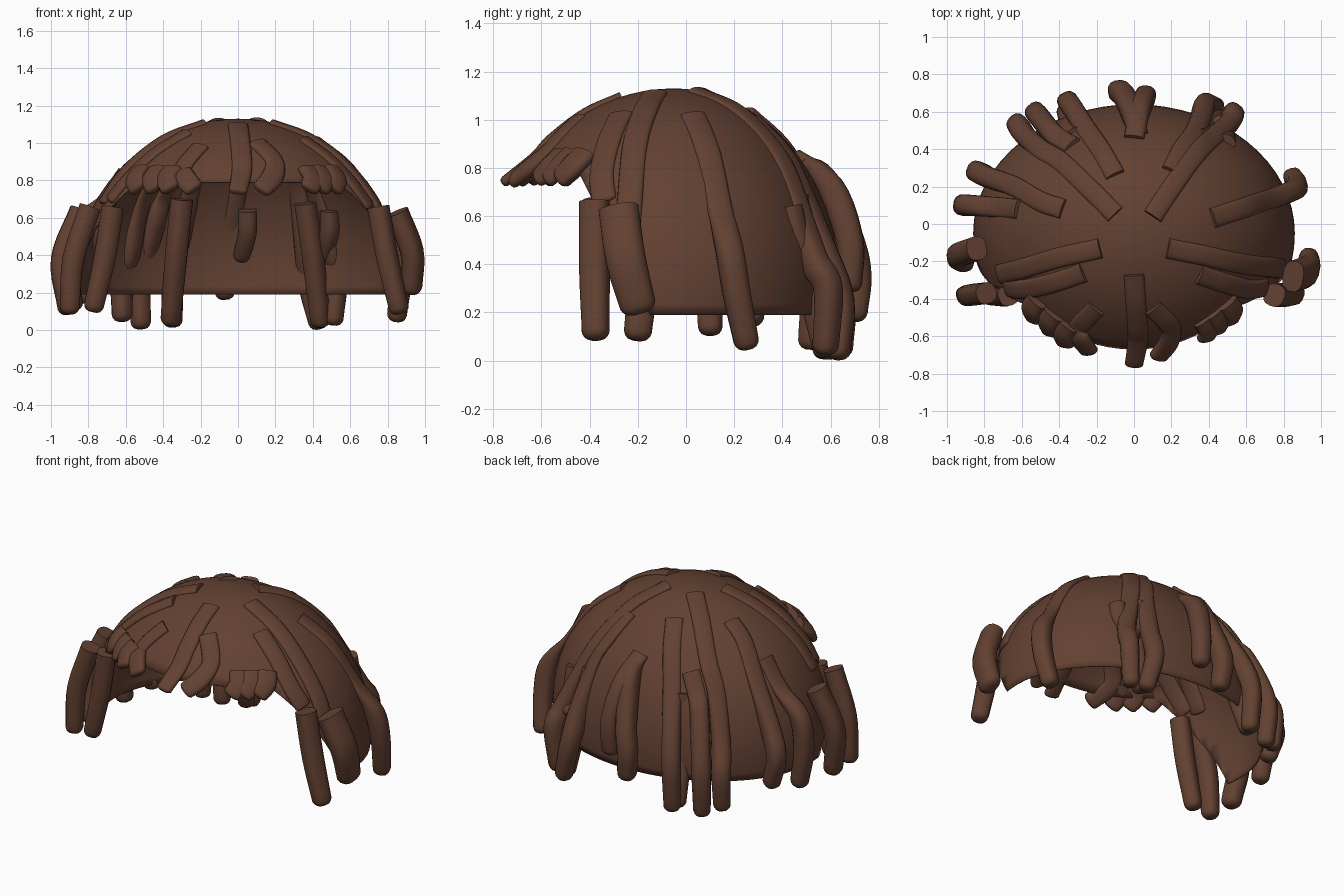
import bpy, bmesh, math
from mathutils import Vector

old = bpy.data.objects.get("Cube")
if old:
    bpy.data.objects.remove(old, do_unlink=True)

# Single hair colour
hair = bpy.data.materials.new("dark brown hair")
hair.use_nodes = True
color = (0.125, 0.053, 0.032, 1)
hair.diffuse_color = color
hair.node_tree.nodes["Principled BSDF"].inputs["Base Color"].default_value = color

WIDE, BACK, FRONT, HIGH = 0.86, 0.69, 0.77, 0.83
CENTER = Vector((0, -0.05, 0.3))
SIDES = 14


def add_object(name, bm):
    mesh = bpy.data.meshes.new(name)
    bm.to_mesh(mesh)
    bm.free()
    mesh.materials.append(hair)
    ob = bpy.data.objects.new(name, mesh)
    bpy.context.collection.objects.link(ob)
    bpy.ops.object.select_all(action='DESELECT')
    ob.select_set(True)
    bpy.context.view_layer.objects.active = ob
    bpy.ops.object.shade_smooth_by_angle(angle=math.radians(50))
    return ob


def on_cap(x, y):
    """Point on the cap surface above a plan position."""
    dy = y - CENTER.y
    depth = FRONT if dy < 0 else BACK
    h = math.sqrt(max(0.0, 1 - (x / WIDE) ** 2 - (dy / depth) ** 2))
    return x, y, CENTER.z + HIGH * h


# Cap: domed shell with an open face, slanting back towards the neck
bm = bmesh.new()
bmesh.ops.create_uvsphere(bm, u_segments=64, v_segments=40, radius=1)
for v in bm.verts:
    depth = FRONT if v.co.y < 0 else BACK
    v.co = CENTER + Vector((v.co.x * WIDE, v.co.y * depth, v.co.z * HIGH))
cuts = [((0, 0, 0.19), (0, 0, -1), True),
        ((0, 0, 0.79), (0, 0, 1), False),
        ((0, -0.15, 0.19), (0, 2, 1), False)]
for co, no, clear in cuts:
    bmesh.ops.bisect_plane(bm, geom=bm.verts[:] + bm.edges[:] + bm.faces[:],
                           plane_co=co, plane_no=no, clear_outer=clear)
opening = []
for f in bm.faces:
    c = f.calc_center_median()
    if c.z < 0.79 and 2 * c.y + c.z < -0.11:
        opening.append(f)
bmesh.ops.delete(bm, geom=opening, context='FACES')
cap = add_object("hair_cap", bm)
shell = cap.modifiers.new("thickness", 'SOLIDIFY')
shell.thickness = 0.006


def sweep(name, knots):
    """Lock of hair along a smooth path; knots hold position, half width, half thickness."""
    ext = [knots[0] * 2 - knots[1]] + knots + [knots[-1] * 2 - knots[-2]]
    path = []
    for a, b, c, d in zip(ext, ext[1:], ext[2:], ext[3:]):
        for i in range(5):
            t = i / 5
            path.append(0.5 * (2 * b + (c - a) * t + (2 * a - 5 * b + 4 * c - d) * t * t
                               + (3 * b - a - 3 * c + d) * t ** 3))
    path.append(knots[-1])
    spots = [(Vector(p[:3]), p[3], p[4]) for p in path]
    # Rounded tip
    end, w, t = spots[-1]
    tip = (end - spots[-2][0]).normalized() * t
    for reach, size in [(.3, .9), (.55, .7), (.68, .4)]:
        spots.append((end + tip * reach, w * size, t * size))
    bm = bmesh.new()
    rings = []
    for i, (p, w, t) in enumerate(spots):
        along = (spots[min(i + 1, len(spots) - 1)][0] - spots[max(i - 1, 0)][0]).normalized()
        side = along.cross(p - CENTER).normalized()
        out = side.cross(along)
        ring = []
        for k in range(SIDES):
            a = math.tau * k / SIDES
            u, v = (math.copysign(abs(q) ** 0.8, q) for q in (math.cos(a), math.sin(a)))
            ring.append(bm.verts.new(p + side * u * w + out * v * t))
        rings.append(ring)
    for r, s in zip(rings, rings[1:]):
        for k in range(SIDES):
            n = (k + 1) % SIDES
            bm.faces.new((r[k], r[n], s[n], s[k]))
    bm.faces.new(rings[0])
    bm.faces.new(rings[-1])
    bmesh.ops.recalc_face_normals(bm, faces=bm.faces)
    add_object(name, bm)


def lock(name, strip, hang, wide=0.057, thick=0.057, taper=0.9):
    """Flat strip lying on the cap that turns into a thick hanging lock."""
    knots = [Vector((*on_cap(*p), 0.054, 0.02)) for p in strip]
    knots += [Vector((*p, wide, thick)) for p in hang]
    if hang:
        knots[-1] = Vector((*hang[-1], wide * taper, thick * taper))
    sweep(name, knots)


# Left side locks
lock("left_temple_strip", [(.35, -.27), (.5, -.32), (.62, -.35), (.7, -.34)], [])
lock("left_temple_lock", [], [(.75, -.38, .66), (.8, -.38, .38), (.86, -.375, .12)], .062)
lock("left_ear_strip", [(.18, -.13), (.38, -.17), (.56, -.21), (.72, -.23), (.79, -.24)], [])
lock("left_ear_lock", [], [(.85, -.28, .63), (.93, -.25, .42), (.93, -.2, .23)], .085, .06)
lock("left_rear_lock", [(.42, .03), (.6, .09), (.75, .14)],
     [(.85, .18, .46), (.87, .21, .28), (.85, .25, .08)])

# Right side locks
lock("right_temple_strip", [(-.27, -.26), (-.45, -.32), (-.6, -.35), (-.68, -.34)], [])
lock("right_temple_inner_lock", [], [(-.67, -.38, .66), (-.71, -.38, .4), (-.77, -.38, .13)])
lock("right_temple_outer_lock", [], [(-.79, -.37, .66), (-.88, -.38, .38), (-.9, -.38, .12)])
lock("right_ear_strip", [(-.18, -.13), (-.4, -.18), (-.6, -.24), (-.72, -.27)], [])
lock("right_ear_lock", [], [(-.84, -.13, .64), (-.94, -.17, .38), (-.91, -.2, .12)], .065, .06)
lock("right_mid_lock", [(-.62, .08), (-.74, .09)],
     [(-.88, .1, .55), (-.91, .1, .35), (-.88, .1, .14)])
lock("right_rear_lock", [(-.38, .08), (-.5, .12), (-.64, .2)],
     [(-.78, .25, .5), (-.84, .28, .35), (-.8, .27, .18)])

# Back locks
lock("back_left_outer_lock", [(.1, .04), (.22, .22), (.34, .38), (.42, .46)],
     [(.5, .53, .42), (.53, .59, .3), (.51, .58, .06)])
lock("back_left_inner_lock", [(.2, .28), (.26, .4), (.32, .48)],
     [(.36, .57, .45), (.38, .64, .25), (.43, .63, .04)])
lock("back_left_hidden_lock", [], [(.36, .45, .68), (.4, .5, .4), (.44, .58, .05)])
lock("back_middle_lock", [(.02, .48)],
     [(0, .57, .75), (-.05, .68, .5), (-.08, .71, .35), (-.07, .7, .2)], .06, .06)
lock("back_middle_short_lock", [(0, .46)],
     [(.03, .6, .72), (.06, .68, .5), (.06, .68, .32)])
lock("back_right_inner_lock", [(-.1, .26), (-.18, .4), (-.25, .5)],
     [(-.31, .59, .5), (-.35, .65, .3), (-.35, .64, .05)])
lock("back_right_hidden_lock", [], [(-.3, .46, .7), (-.33, .5, .4), (-.36, .6, .06)])
lock("back_right_mid_lock", [(-.33, .42), (-.4, .46)],
     [(-.44, .49, .6), (-.52, .59, .3), (-.52, .58, .04)])
lock("back_right_outer_lock", [(-.1, .05), (-.25, .2), (-.4, .34), (-.5, .4)],
     [(-.58, .47, .42), (-.62, .53, .28), (-.62, .52, .08)])

# Strands that come through the inside of the back
for x, y in [(.05, .53), (.49, .43)]:
    lock("inner_strand", [], [(x, y, .64), (x, y + .03, .52), (x - .03, y + .11, .4)], .05, .05)

# Fringe: long middle lock, two bent locks and short flat tufts
lock("fringe_middle_lock", [(0, -.27), (.01, -.42), (.02, -.56), (.02, -.63)],
     [(0, -.75, .745)], .055, .025)
lock("fringe_left_lock", [(.1, -.45), (.17, -.52), (.2, -.57)],
     [(.18, -.64, .81), (.13, -.71, .755)], .06, .03)
lock("fringe_right_lock", [(-.2, -.45), (-.27, -.52), (-.3, -.56)],
     [(-.29, -.61, .82), (-.24, -.68, .76)], .06, .03)
tufts = [(-.55, -.46), (-.46, -.53), (-.38, -.59), (.4, -.56), (.46, -.52), (.53, -.47)]
for x, y in tufts:
    lean = 0.05 if x < 0 else -0.05
    lock("fringe_tuft", [],
         [(x + lean * .6, y + .05, .86), (x, y, .81), (x + lean * .3, y - .05, .76)], .06, .03)
